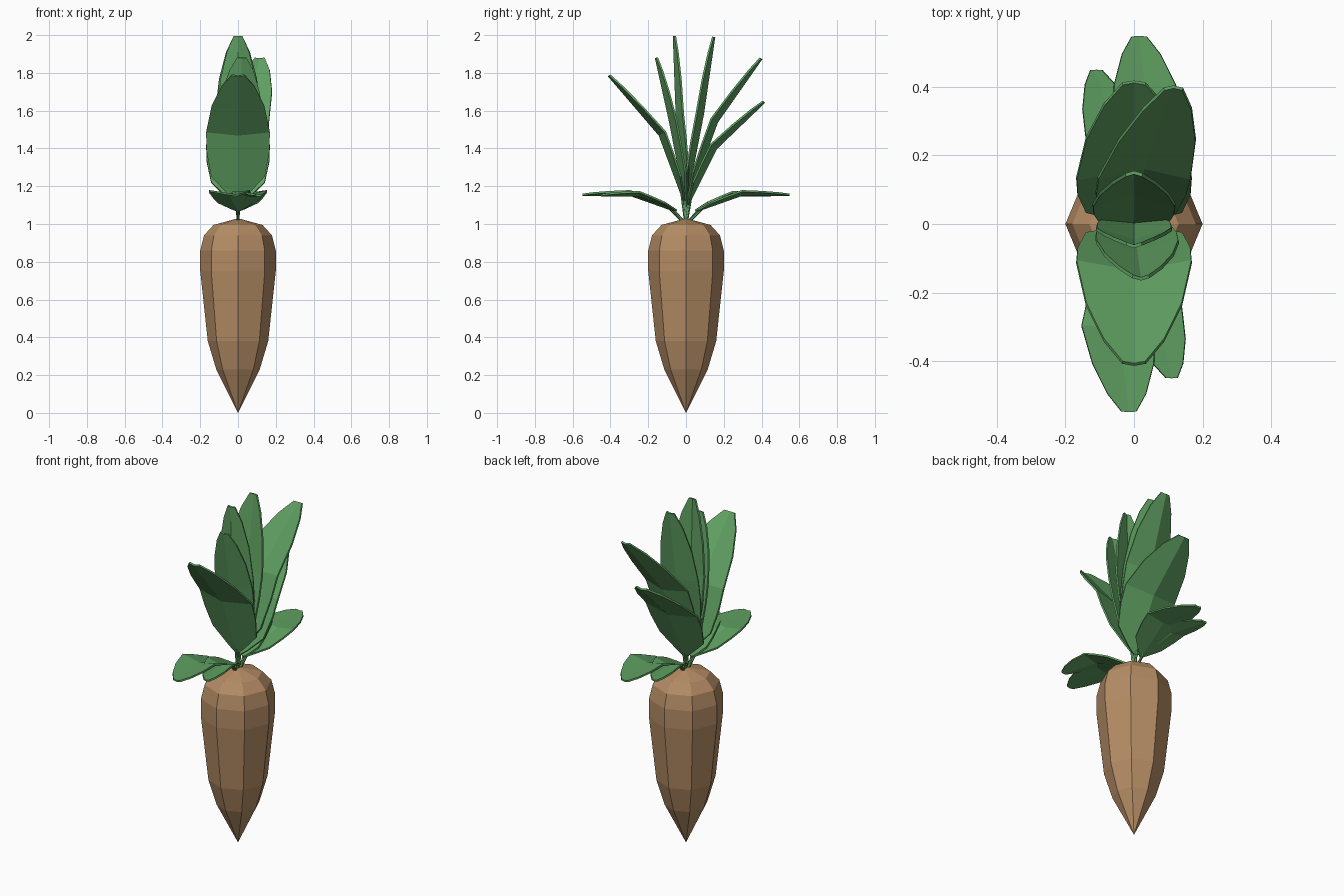
import bpy, bmesh, math
from mathutils import Vector

if "Cube" in bpy.data.objects:
    bpy.data.objects.remove(bpy.data.objects["Cube"])


def material(name, rgb):
    m = bpy.data.materials.new(name)
    m.diffuse_color = (*rgb, 1)
    m.use_nodes = True
    m.node_tree.nodes["Principled BSDF"].inputs["Base Color"].default_value = m.diffuse_color
    return m


BROWN = material("root brown", (0.46, 0.265, 0.13))
GREEN = material("leaf green", (0.115, 0.35, 0.12))


def make_object(name, bm, mat):
    bmesh.ops.recalc_face_normals(bm, faces=bm.faces)
    me = bpy.data.meshes.new(name)
    bm.to_mesh(me)
    bm.free()
    me.materials.append(mat)
    ob = bpy.data.objects.new(name, me)
    bpy.context.collection.objects.link(ob)
    return ob


# Root: eight-sided turned profile (radius, height), pointed at both ends
profile = [(0.115, 0.23), (0.16, 0.38), (0.2, 0.75), (0.2, 0.86), (0.18, 0.94), (0.13, 0.995)]
bm = bmesh.new()
rings = [[bm.verts.new((r * math.cos(i * math.pi / 4), r * math.sin(i * math.pi / 4), z))
          for i in range(8)] for r, z in profile]
tip, crown = bm.verts.new((0, 0, 0)), bm.verts.new((0, 0, 1.03))
for i in range(8):
    j = (i + 1) % 8
    bm.faces.new((tip, rings[0][j], rings[0][i]))
    bm.faces.new((crown, rings[-1][i], rings[-1][j]))
    for a, b in zip(rings, rings[1:]):
        bm.faces.new((a[i], a[j], b[j], b[i]))
make_object("root", bm, BROWN)

# Leaf outline: (position along the spine, fraction of half width); bend at KINK
KINK = 0.46
OUTLINE = [(0, 0.06), (0.04, 0.3), (0.155, 0.84), (0.32, 0.98), (KINK, 1),
           (0.7, 0.83), (0.89, 0.52), (1, 0.2)]


def leaf(name, base, kink, end, half, lift=0.035):
    base, kink, end = Vector(base), Vector(kink), Vector(end)
    d = end - base
    # edges fold up and inwards from the central keel
    n = Vector((0, -d.z, d.y)).normalized() * (1 if d.y > 0 else -1)
    bm = bmesh.new()
    rows = []
    for t, w in OUTLINE:
        p = base.lerp(kink, t / KINK) if t <= KINK else kink.lerp(end, (t - KINK) / (1 - KINK))
        side, up = Vector((half * w, 0, 0)), n * lift * w
        rows.append([bm.verts.new(q) for q in (p - side + up, p, p + side + up)])
    for a, b in zip(rows, rows[1:]):
        for i in (0, 1):
            bm.faces.new((a[i], a[i + 1], b[i + 1], b[i]))
    ob = make_object(name, bm, GREEN)
    mod = ob.modifiers.new("thickness", 'SOLIDIFY')
    mod.thickness = 0.01
    mod.offset = 0
    # thin stalk from the crown to the leaf
    stalk(name + "_stalk", Vector((0, base.y * 0.3, 1.015)), base.lerp(kink, 0.1))


def stalk(name, a, b):
    bm = bmesh.new()
    bmesh.ops.create_cone(bm, cap_ends=True, segments=6, radius1=0.008, radius2=0.006,
                          depth=(b - a).length)
    rot = (b - a).to_track_quat('Z', 'Y').to_matrix().to_4x4()
    bm.transform(rot)
    bmesh.ops.translate(bm, verts=bm.verts, vec=(a + b) / 2)
    make_object(name, bm, GREEN)


# Upright leaves, from front to back
leaf("front_leaf", (0, -0.01, 1.12), (0, -0.14, 1.47), (0, -0.41, 1.785), 0.168)
leaf("front_inner_leaf", (0, -0.005, 1.13), (0.01, -0.085, 1.54), (0.02, -0.16, 1.88), 0.12)
leaf("centre_front_leaf", (0, 0, 1.14), (0, -0.05, 1.58), (0, -0.065, 1.995), 0.11)
leaf("centre_back_leaf", (0, 0.005, 1.14), (0, 0.09, 1.58), (0, 0.15, 1.99), 0.12)
leaf("back_tall_leaf", (0, 0.01, 1.12), (0.03, 0.165, 1.54), (0.115, 0.4, 1.875), 0.135)
leaf("back_leaf", (0, 0.01, 1.1), (0, 0.16, 1.4), (0, 0.415, 1.645), 0.168)

# Low spreading leaves, repeated by half a turn
for s, side in ((1, "front"), (-1, "back")):
    leaf(side + "_low_long_leaf", (0, -0.06 * s, 1.07), (-0.045 * s, -0.3, 1.155) if s > 0 else (0.045, 0.3, 1.155),
         (-0.015 * s, -0.548 * s, 1.152), 0.108, 0.02)
    leaf(side + "_low_short_leaf", (0, -0.05 * s, 1.07), (0.055 * s, -0.25 * s, 1.15),
         (0.11 * s, -0.45 * s, 1.15), 0.085, 0.02)
